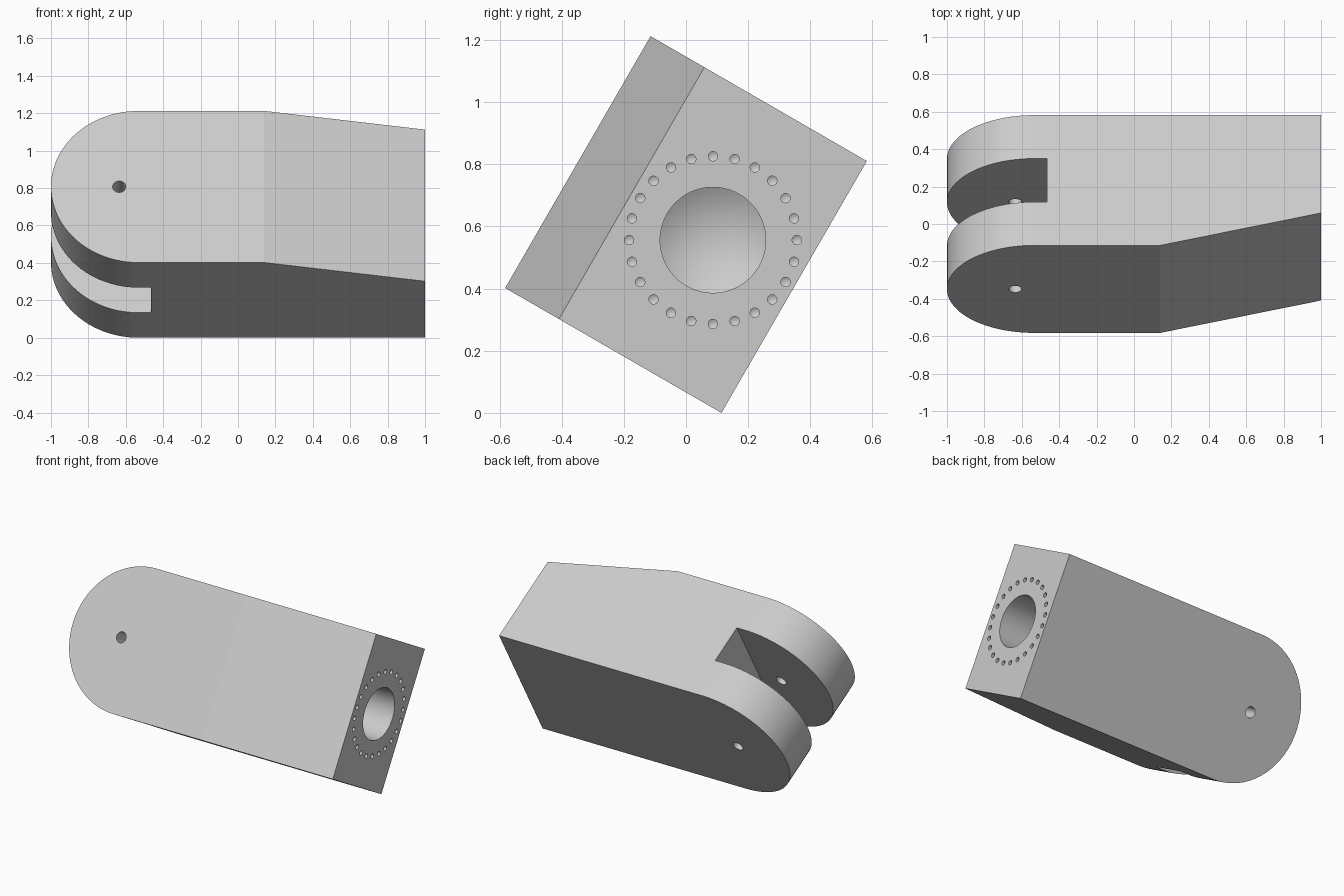
import bpy, bmesh
from math import pi, sin, cos, radians
from mathutils import Matrix, Vector

if "Cube" in bpy.data.objects:
    bpy.data.objects.remove(bpy.data.objects["Cube"])

R = 0.468        # radius of the round end, half the block height
T = 0.402        # half the block thickness
BEND, END = 0.14, 1.0
TAPER = 0.2      # how far the front face steps back at the end

grey = bpy.data.materials.new("machined grey")
grey.use_nodes = True
grey.diffuse_color = (0.6, 0.6, 0.6, 1)
grey.node_tree.nodes["Principled BSDF"].inputs["Base Color"].default_value = (0.6, 0.6, 0.6, 1)


def make_object(name, bm):
    bmesh.ops.recalc_face_normals(bm, faces=bm.faces)
    mesh = bpy.data.meshes.new(name)
    bm.to_mesh(mesh)
    bm.free()
    mesh.materials.append(grey)
    ob = bpy.data.objects.new(name, mesh)
    bpy.context.collection.objects.link(ob)
    return ob


def cut(ob, cutter):
    cutter.hide_render = True
    mod = ob.modifiers.new("cut", "BOOLEAN")
    mod.operation = "DIFFERENCE"
    mod.solver = "EXACT"
    mod.object = cutter
    bpy.context.view_layer.objects.active = ob
    bpy.ops.object.modifier_apply(modifier=mod.name)
    bpy.data.objects.remove(cutter)


def add_drill(bm, y, z, radius, depth, segments):
    """Blind hole from the flat end, with a conical drill tip."""
    place = Matrix.Translation((END + 0.05 - depth / 2, y, z)) @ Matrix.Rotation(pi / 2, 4, "Y")
    made = bmesh.ops.create_cone(bm, cap_ends=True, segments=segments, radius1=radius,
                                 radius2=radius, depth=depth, matrix=place)
    bm.normal_update()
    faces = {f for v in made["verts"] for f in v.link_faces}
    tip = [f for f in faces if f.normal.x < -0.9]
    bmesh.ops.poke(bm, faces=tip, offset=radius * 0.6)


# Block: round end, straight middle, tapered front toward the flat end
steps = 48
outline = [(-1 + R - R * sin(pi * i / steps), R * cos(pi * i / steps)) for i in range(steps + 1)]
outline += [(BEND, -R), (END, -R), (END, R), (BEND, R)]
bm = bmesh.new()
front = [bm.verts.new((x, -T + (TAPER if x == END else 0), z)) for x, z in outline]
back = [bm.verts.new((x, T, z)) for x, z in outline]
n = len(outline)
for i in range(n):
    j = (i + 1) % n
    bm.faces.new((front[i], front[j], back[j], back[i]))
for side in (front, back):
    bm.faces.new(side[:n - 3] + side[-1:])
    bm.faces.new(side[-4:])
block = make_object("clevis_block", bm)

# Bore, ring of small holes and the cross pin hole
bm = bmesh.new()
mid = TAPER / 2
add_drill(bm, mid, 0, 0.17, 0.55, 64)
for i in range(24):
    a = 2 * pi * i / 24 + radians(30)
    add_drill(bm, mid + 0.27 * cos(a), 0.27 * sin(a), 0.015, 0.15, 36)
bmesh.ops.create_cone(bm, cap_ends=True, segments=40, radius1=0.035, radius2=0.035, depth=2,
                      matrix=Matrix.Translation((-0.635, 0, 0)) @ Matrix.Rotation(pi / 2, 4, "X"))
cut(block, make_object("drills", bm))

# Slot that leaves two prongs
bm = bmesh.new()
bmesh.ops.create_cube(bm, size=1)
bmesh.ops.scale(bm, vec=Vector((1, T * 2 / 3, 2)), verts=bm.verts)
bmesh.ops.translate(bm, vec=Vector((-0.965, 0, 0)), verts=bm.verts)
cut(block, make_object("slot", bm))

# Smooth curved walls, keep real edges sharp, then lean the block back
block.select_set(True)
bpy.context.view_layer.objects.active = block
bpy.ops.object.shade_smooth_by_angle(angle=radians(11.5))
block.rotation_euler = (radians(-30), 0, 0)
block.location = (0, 0, T * sin(pi / 6) + R * cos(pi / 6))
